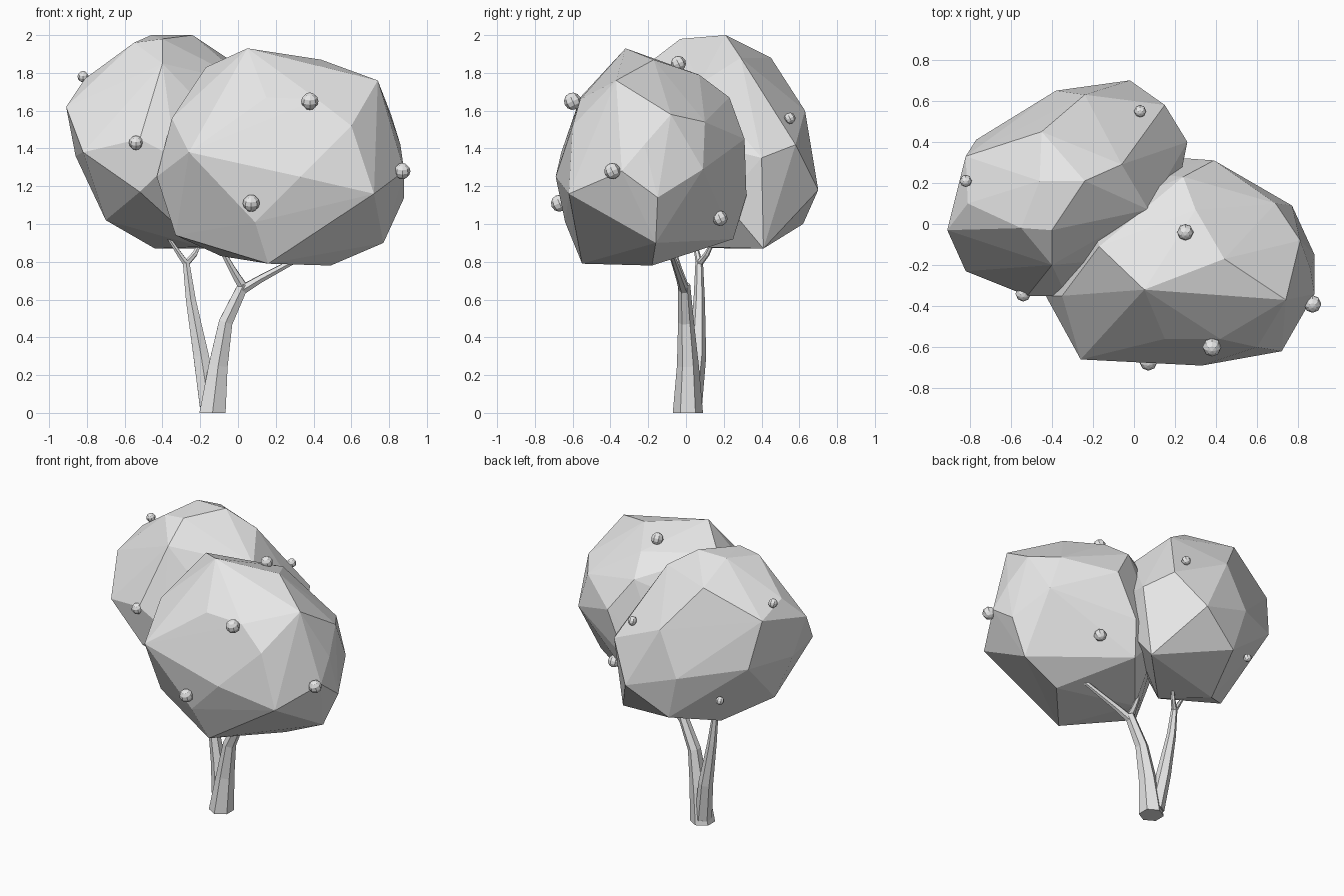
import bpy
import bmesh
import math
from mathutils import Vector, Matrix

cube = bpy.data.objects.get("Cube")
if cube:
    bpy.data.objects.remove(cube, do_unlink=True)


def make_material(name, colour):
    material = bpy.data.materials.new(name)
    material.use_nodes = True
    material.diffuse_color = colour
    shader = material.node_tree.nodes["Principled BSDF"]
    shader.inputs["Base Color"].default_value = colour
    return material


grey = make_material("plain light grey", (0.8, 0.8, 0.8, 1))


def finish(name, bm):
    """Turn the working mesh into a flat shaded, named object."""
    bmesh.ops.recalc_face_normals(bm, faces=bm.faces[:])
    mesh = bpy.data.meshes.new(name)
    bm.to_mesh(mesh)
    bm.free()
    mesh.materials.append(grey)
    obj = bpy.data.objects.new(name, mesh)
    bpy.context.collection.objects.link(obj)
    return obj


def make_crown(name, corners):
    """Faceted leaf mass stretched over a handful of corner points."""
    bm = bmesh.new()
    for corner in corners:
        bm.verts.new(corner)
    bmesh.ops.convex_hull(bm, input=bm.verts[:])
    loose = [v for v in bm.verts if not v.link_faces]
    bmesh.ops.delete(bm, geom=loose, context="VERTS")
    finish(name, bm)


def make_limb(name, path, sides=6):
    """Tapered tube along (x, y, z, radius) points, closed at both ends."""
    bm = bmesh.new()
    centres = [Vector(p[:3]) for p in path]
    last = len(path) - 1
    rings = []
    for i, centre in enumerate(centres):
        tangent = centres[min(i + 1, last)] - centres[max(i - 1, 0)]
        if centre.z == 0:
            tangent = Vector((0, 0, 1))  # keep the foot flat on the ground
        turn = Vector((0, 0, 1)).rotation_difference(tangent.normalized())
        ring = []
        for s in range(sides):
            angle = math.tau * (s + 0.5) / sides
            spoke = Vector((math.cos(angle), math.sin(angle), 0))
            ring.append(bm.verts.new(centre + turn @ spoke * path[i][3]))
        rings.append(ring)
    for lower, upper in zip(rings, rings[1:]):
        for s in range(sides):
            t = (s + 1) % sides
            bm.faces.new((lower[s], lower[t], upper[t], upper[s]))
    bm.faces.new(rings[0][::-1])
    bm.faces.new(rings[-1])
    finish(name, bm)


def make_fruit(name, place, radius):
    bm = bmesh.new()
    tilt = Matrix.Rotation(math.radians(25), 4, "X")
    bmesh.ops.create_uvsphere(bm, u_segments=8, v_segments=6, radius=radius,
                              matrix=Matrix.Translation(place) @ tilt)
    finish(name, bm)


# Front crown, from the top down
make_crown("front_crown", [
    (.05, -.32, 1.93), (.44, -.17, 1.87), (.3, .07, 1.79), (-.17, -.11, 1.83),
    (.74, -.37, 1.76), (.24, .23, 1.67), (.15, -.56, 1.67), (.42, -.56, 1.66),
    (.81, -.08, 1.58), (-.35, -.35, 1.56), (.6, -.6, 1.52), (.69, .1, 1.54),
    (-.2, .05, 1.5), (.39, .31, 1.45), (-.26, -.66, 1.38), (.86, -.22, 1.42),
    (.88, -.34, 1.28), (.33, -.69, 1.25), (-.43, -.35, 1.25), (.77, .09, 1.29),
    (.25, .32, 1.15), (.72, -.62, 1.16), (.88, -.15, 1.14), (0, .25, 1.15),
    (.09, -.64, 1.01), (-.33, -.38, .94), (.2, .25, .92), (.77, -.16, .9),
    (-.09, -.1, .83), (.16, -.55, .79), (.49, -.18, .78),
])

# Rear crown, from the top down
make_crown("rear_crown", [
    (-.24, .21, 2), (-.46, .21, 2), (-.4, -.03, 1.98), (-.55, -.02, 1.96),
    (-.45, .45, 1.88), (-.06, .29, 1.88), (-.4, -.2, 1.85), (-.81, .1, 1.77),
    (.07, .07, 1.74), (-.82, .33, 1.7), (-.91, -.03, 1.62), (-.18, -.18, 1.62),
    (-.24, .63, 1.6), (-.52, -.35, 1.45), (.15, .58, 1.42), (.22, .2, 1.4),
    (-.82, -.23, 1.38), (.26, .4, 1.35), (-.77, .41, 1.38), (-.86, .05, 1.36),
    (-.33, -.35, 1.35), (-.38, .65, 1.3), (-.02, .7, 1.18), (-.52, -.31, 1.17),
    (.2, .2, 1.12), (-.7, .02, 1.02), (-.3, .62, 1.0), (.2, .41, .87),
    (-.44, .24, .87), (-.2, 0, .88),
])

# Trunk with its forked branches
make_limb("trunk", [(-.135, .01, 0, .08), (-.105, .01, .25, .058),
                    (-.065, 0, .48, .042), (.03, -.01, .68, .032)])
make_limb("trunk_branch_left", [(.02, -.01, .65, .028), (.12, -.03, .71, .022),
                                (.38, -.08, .85, .014)])
make_limb("trunk_branch_right", [(.03, -.01, .66, .028), (-.03, -.04, .76, .02),
                                 (-.09, -.07, .87, .014)])
make_limb("side_trunk", [(-.155, .03, .04, .055), (-.195, .06, .3, .047),
                         (-.25, .07, .6, .03), (-.275, .07, .8, .02)])
make_limb("side_branch_right", [(-.275, .07, .79, .018), (-.31, .06, .84, .015),
                                (-.37, .04, .93, .01)])
make_limb("side_branch_left", [(-.275, .07, .79, .018), (-.23, .11, .84, .015),
                               (-.2, .14, .9, .01)])

# Fruit as (x, y, z, radius): larger on the front crown
fruit = {
    "front": [(.38, -.6, 1.65, .046), (.07, -.67, 1.11, .045),
              (.87, -.39, 1.28, .043), (.25, -.04, 1.85, .04),
              (.43, .18, 1.03, .04)],
    "rear": [(-.54, -.34, 1.43, .038), (-.82, .21, 1.78, .03),
             (.03, .55, 1.56, .03), (-.57, .44, 1.12, .027)],
}
for group, spots in fruit.items():
    for number, (x, y, z, radius) in enumerate(spots, 1):
        make_fruit(f"{group}_fruit_{number}", (x, y, z), radius)
